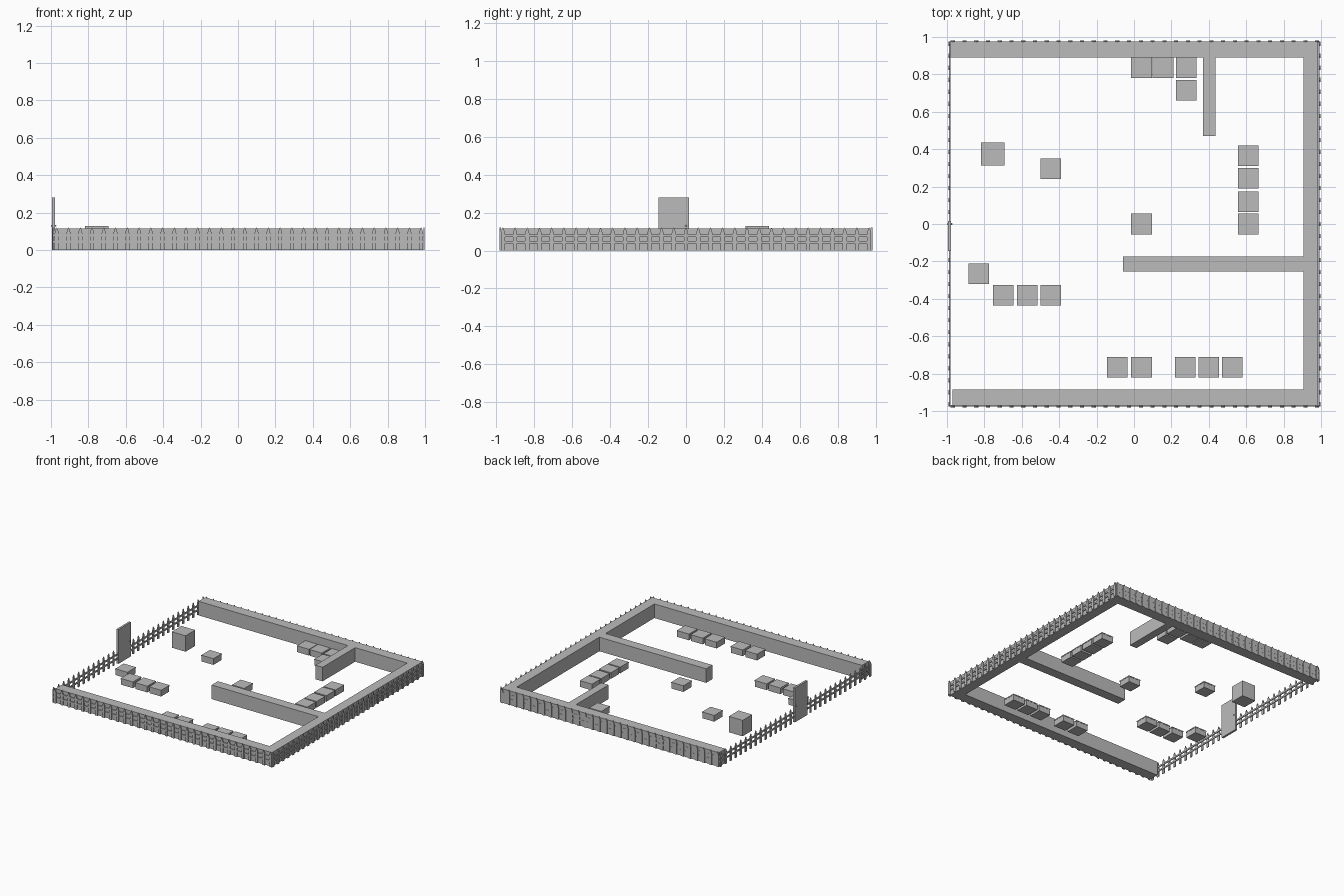
import bpy, bmesh, math
from mathutils import Matrix, Vector

cube = bpy.data.objects.get("Cube")
if cube:
    bpy.data.objects.remove(cube, do_unlink=True)

grey = bpy.data.materials.new("plain grey")
grey.use_nodes = True
grey.diffuse_color = (0.5, 0.5, 0.5, 1)
grey.node_tree.nodes["Principled BSDF"].inputs["Base Color"].default_value = (0.5, 0.5, 0.5, 1)


def finish(name, bm):
    mesh = bpy.data.meshes.new(name)
    bmesh.ops.recalc_face_normals(bm, faces=bm.faces)
    bm.to_mesh(mesh)
    bm.free()
    mesh.materials.append(grey)
    obj = bpy.data.objects.new(name, mesh)
    bpy.context.collection.objects.link(obj)
    return obj


def add_box(bm, low, high):
    low, high = Vector(low), Vector(high)
    size = Matrix.Diagonal((high - low).to_4d())
    bmesh.ops.create_cube(bm, size=1, matrix=Matrix.Translation((low + high) / 2) @ size)


def box(name, low, high):
    bm = bmesh.new()
    add_box(bm, low, high)
    return finish(name, bm)


# Thick walls
WALL = 0.115
for name, x0, x1, y0, y1 in (
    ("back_wall", -0.98, 0.985, 0.89, 0.975),
    ("front_wall", -0.97, 0.985, -0.97, -0.885),
    ("side_wall", 0.905, 0.985, -0.885, 0.89),
    ("short_partition", 0.37, 0.435, 0.47, 0.89),
    ("long_partition", -0.06, 0.905, -0.255, -0.175),
):
    box(name, (x0, y0, 0), (x1, y1, WALL))


# Picket fence: pointed boards on two rails, running along local x
def fence(name, length, count, location, angle):
    bm = bmesh.new()
    half = length / 2
    for low, high in ((0.037, 0.05), (0.072, 0.085)):
        add_box(bm, (-half, -0.003, low), (half, 0.004, high))
    w = 0.011
    outline = ((-w, 0), (w, 0), (w, 0.09), (0.006, 0.11), (0, 0.122), (-0.006, 0.11), (-w, 0.09))
    for i in range(count):
        x = -half + w + (length - 2 * w) * i / (count - 1)
        face = bm.faces.new([bm.verts.new((x + px, -0.008, pz)) for px, pz in outline])
        side = bmesh.ops.extrude_face_region(bm, geom=[face])
        verts = [v for v in side["geom"] if isinstance(v, bmesh.types.BMVert)]
        bmesh.ops.translate(bm, vec=(0, 0.007, 0), verts=verts)
    obj = finish(name, bm)
    obj.location = location
    obj.rotation_euler.z = angle


fence("front_fence", 1.97, 32, (0.005, -0.973, 0), 0)
fence("back_fence", 1.97, 32, (0.005, 0.973, 0), math.pi)
fence("right_side_fence", 1.95, 31, (-0.985, 0, 0), -math.pi / 2)
fence("left_side_fence", 1.95, 31, (0.99, 0, 0), math.pi / 2)

# Door with a knob on each side
box("door", (-0.995, -0.145, 0), (-0.978, 0.015, 0.28))
bm = bmesh.new()
for x in (-0.995, -0.976):
    bmesh.ops.create_uvsphere(bm, u_segments=10, v_segments=6, radius=0.005,
                              matrix=Matrix.Translation((x, 0, 0.13)))
finish("door_knobs", bm)

# Tall block
box("tall_block", (-0.817, 0.313, 0), (-0.693, 0.437, 0.13))

# Low crates with a lid
rows = {
    0.835: (0.04, 0.155, 0.28),
    0.715: (0.28,),
    0.365: (0.61,),
    0.295: (-0.445,),
    0.245: (0.61,),
    0.12: (0.61,),
    0.0: (0.04, 0.61),
    -0.265: (-0.83,),
    -0.38: (-0.7, -0.57, -0.445),
    -0.765: (-0.09, 0.04, 0.275, 0.4, 0.525),
}
for y, xs in rows.items():
    for x in xs:
        bm = bmesh.new()
        for r, low, high in ((0.053, 0, 0.044), (0.055, 0.044, 0.052)):
            add_box(bm, (x - r, y - r, low), (x + r, y + r, high))
        finish("crate", bm)
